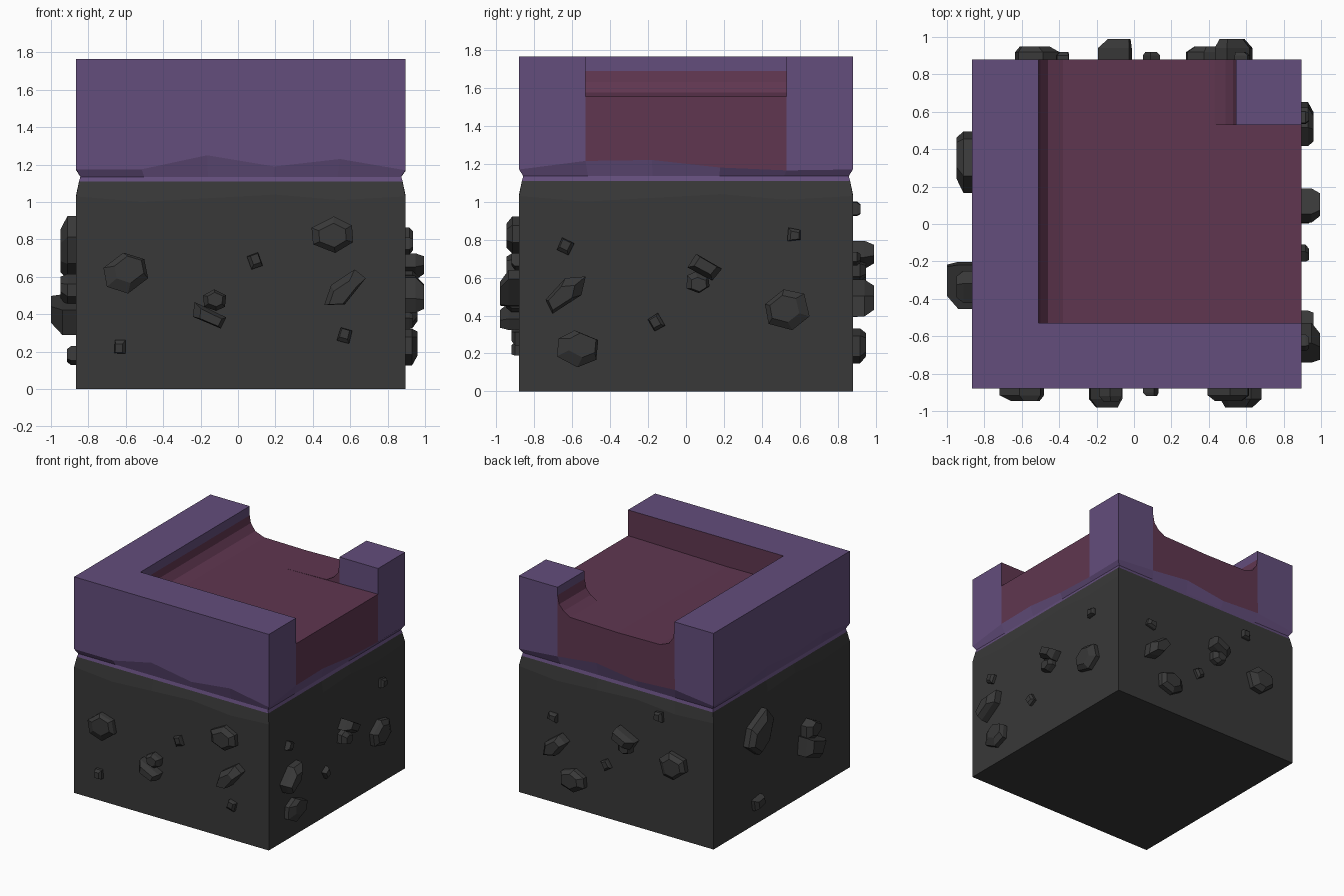
import bpy, bmesh, math, random
from mathutils import Matrix, Vector

if "Cube" in bpy.data.objects:
    bpy.data.objects.remove(bpy.data.objects["Cube"])

random.seed(4)
H, CX = 0.88, 0.015          # half width, x centre of the block
SEAM = 1.3                   # hidden joint between skirt and walls


def material(name, c):
    m = bpy.data.materials.new(name)
    m.diffuse_color = (*c, 1)
    m.use_nodes = True
    m.node_tree.nodes["Principled BSDF"].inputs["Base Color"].default_value = m.diffuse_color
    return m


STONE = material("stone", (0.04, 0.04, 0.04))
PURPLE = material("purple", (0.125, 0.075, 0.2))
RED = material("dark_red", (0.115, 0.037, 0.08))


def finish(name, bm, *mats):
    bmesh.ops.recalc_face_normals(bm, faces=bm.faces)
    me = bpy.data.meshes.new(name)
    bm.to_mesh(me)
    bm.free()
    for m in mats:
        me.materials.append(m)
    ob = bpy.data.objects.new(name, me)
    bpy.context.collection.objects.link(ob)
    return ob


def side(k):
    return Matrix.Translation((CX, 0, 0)) @ Matrix.Rotation(k * math.pi / 2, 4, 'Z')


US = (-H, -0.53, -0.18, 0.18, 0.53)


def loft(name, rings, mats, red_top=False, bottom=False):
    """Stack of square rings, five points per side; each ring is (inset, 20 heights)."""
    bm = bmesh.new()
    loops = []
    for inset, zs in rings:
        s = (H - inset) / H
        loops.append([bm.verts.new(side(i // 5) @ Vector((US[i % 5] * s, -H * s, zs[i])))
                      for i in range(20)])
    for r, (a, b) in enumerate(zip(loops, loops[1:])):
        for i in range(20):
            j = (i + 1) % 20
            f = bm.faces.new((a[i], a[j], b[j], b[i]))
            if red_top and r == len(loops) - 2 and i // 5 in (1, 2) and i % 5 in (1, 2, 3):
                f.material_index = 1
    if bottom:
        bm.faces.new(loops[0])
    return finish(name, bm, *mats)


# Stone base with an uneven bevel at the top
chips = [1.03, 1.0, 1.02, 1.04, 1.01] * 4
loft("stone_base", [(0, [0] * 20), (0, chips), (0.015, [1.11] * 20)], [STONE], bottom=True)

# Purple skirt with a groove and a ragged lower lip
lip = [1.175, 1.175, 1.25, 1.19, 1.23,
       1.17, 1.215, 1.22, 1.18, 1.165,
       1.17, 1.20, 1.24, 1.19, 1.21,
       1.17, 1.18, 1.23, 1.20, 1.22]
loft("skirt", [(0.015, [1.11] * 20), (0.022, [1.135] * 20), (0, lip), (0, [SEAM] * 20)],
     [PURPLE, RED], red_top=True)


def prism(name, pts, lo, hi, axis, mats):
    """Extrude a closed outline along y or z, open at the hidden joint."""
    bm = bmesh.new()
    ends = []
    for t in (lo, hi):
        ends.append([bm.verts.new((p, t, q) if axis == 'y' else (p, q, t)) for p, q in pts])
    a, b = ends
    n = len(pts)
    bm.faces.new(a)
    bm.faces.new(b)
    for i in range(n):
        j = (i + 1) % n
        bm.faces.new((a[i], a[j], b[j], b[i]))
    hidden = [f for f in bm.faces if all(abs(v.co.z - SEAM) < 1e-5 for v in f.verts)]
    bmesh.ops.delete(bm, geom=hidden, context='FACES')
    if len(mats) > 1:        # inner face of the front wall is red
        for f in bm.faces:
            if all(abs(v.co.y + 0.53) < 1e-5 for v in f.verts):
                f.material_index = 1
    return finish(name, bm, *mats)


# L-shaped wall and corner post
X0, X1, TOP = CX - H, CX + H, 1.765
prism("corner_wall", [(X0, -H), (X1, -H), (X1, -0.53), (-0.51, -0.53), (-0.51, H), (X0, H)],
      SEAM, TOP, 'z', [PURPLE, RED])
prism("corner_post", [(0.545, 0.53), (X1, 0.53), (X1, H), (0.545, H)], SEAM, TOP, 'z', [PURPLE])

# Sunken floor curving up at the wall and at the post
curve = [(-0.51, SEAM), (-0.51, 1.69), (-0.50, 1.63), (-0.46, 1.575), (-0.38, 1.545), (0, 1.54)]
prism("floor", curve + [(X1, 1.555), (X1, SEAM)], -0.53, 0.53, 'y', [RED])
prism("floor_back", curve + [(0.43, 1.55), (0.49, 1.585), (0.53, 1.63), (0.545, 1.70),
                             (0.545, SEAM)], 0.53, H, 'y', [RED])


# Faceted stones: side coordinate, height, width, height, tilt, depth, corners
def stone(name, k, u, z, w, h, tilt, depth, n):
    bm = bmesh.new()
    rot = Matrix.Rotation(math.radians(tilt), 2)
    angles = [(i + 0.5 + random.uniform(-0.15, 0.15)) * 2 * math.pi / n for i in range(n)]
    grow = 1 / max(math.cos(math.pi / n), 0.82)
    shift = Vector((random.uniform(-.12, .12) * w, random.uniform(-.12, .12) * h))
    loops = []
    for d, s in ((-0.02, 1), (depth * 0.55, 1), (depth, 0.66)):
        loop = []
        for t in angles:
            p = Vector((math.cos(t) * w, math.sin(t) * h)) * 0.5 * s * grow
            p = rot @ (p + (shift if s < 1 else Vector((0, 0))))
            loop.append(bm.verts.new(side(k) @ Vector((u + p.x, -H - d, z + p.y))))
        loops.append(loop)
    for a, b in zip(loops, loops[1:]):
        for i in range(n):
            j = (i + 1) % n
            bm.faces.new((a[i], a[j], b[j], b[i]))
    bm.faces.new(loops[-1])
    finish(name, bm, STONE)


front = [(-0.615, 0.62, 0.22, 0.19, 15, 0.065, 6), (-0.645, 0.225, 0.075, 0.075, 0, 0.04, 4),
         (-0.175, 0.395, 0.19, 0.09, -27, 0.10, 4), (-0.14, 0.475, 0.12, 0.10, 0, 0.07, 6),
         (0.075, 0.685, 0.08, 0.08, 25, 0.04, 4), (0.49, 0.825, 0.21, 0.17, 0, 0.065, 6),
         (0.555, 0.535, 0.23, 0.11, 42, 0.10, 5), (0.555, 0.285, 0.08, 0.08, -15, 0.04, 4)]
right = [(-0.08 - u, 1.05 - z, w, h, a + 180, d, n) for u, z, w, h, a, d, n in front]
back = [(0.53, 0.60, 0.22, 0.19, 15, 0.07, 6), (0.40, 0.96, 0.08, 0.08, 0, 0.04, 4),
        (0.11, 0.72, 0.19, 0.10, -27, 0.11, 4), (0.10, 0.64, 0.12, 0.10, 0, 0.07, 6),
        (-0.08, 0.44, 0.08, 0.08, 25, 0.04, 4), (-0.375, 0.24, 0.21, 0.16, 0, 0.07, 6),
        (-0.525, 0.49, 0.22, 0.11, 42, 0.11, 5), (-0.56, 0.70, 0.08, 0.08, -15, 0.04, 4)]
left = [(-0.33, 0.755, 0.33, 0.25, 50, 0.085, 6), (0.32, 0.40, 0.28, 0.16, -22, 0.135, 4),
        (0.33, 0.53, 0.17, 0.15, 0, 0.085, 6), (-0.33, 0.18, 0.12, 0.11, 10, 0.05, 4)]
for k, (face, rocks) in enumerate((("front", front), ("right", right),
                                   ("back", back), ("left", left))):
    for i, r in enumerate(rocks):
        stone(f"{face}_stone_{i + 1}", k, *r)
